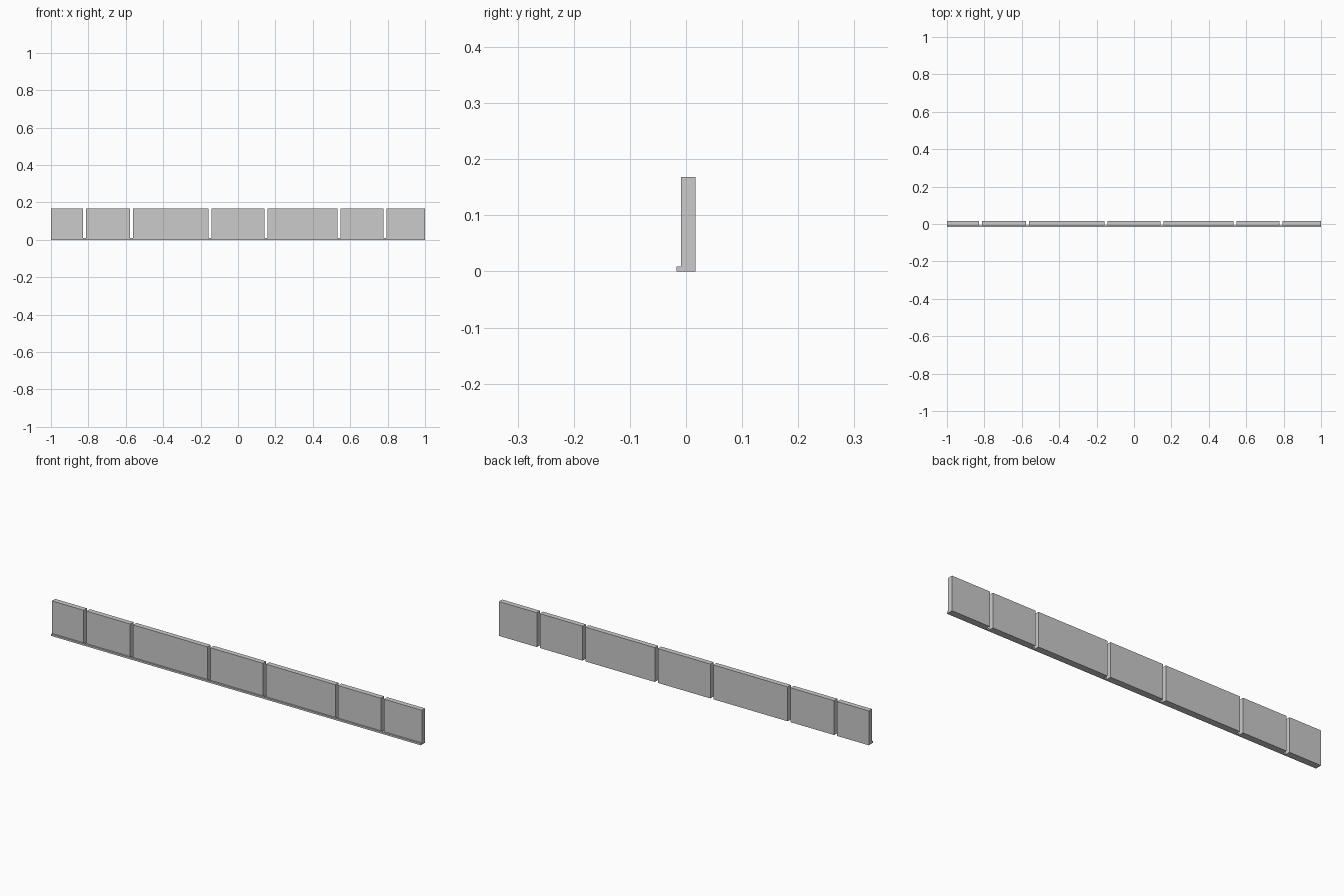
import bpy

if "Cube" in bpy.data.objects:
    bpy.data.objects.remove(bpy.data.objects["Cube"])


def box(name, x, y, z):
    """Box from (min, max) ranges on each axis."""
    bpy.ops.mesh.primitive_cube_add(size=1)
    ob = bpy.context.object
    ob.name = name
    ob.location = [(r[0] + r[1]) / 2 for r in (x, y, z)]
    ob.scale = [r[1] - r[0] for r in (x, y, z)]
    bpy.ops.object.transform_apply(location=True, scale=True)
    return ob


GAP = 0.016
HEIGHT = 0.168
BACK, FACE, LIP = 0.0165, -0.0085, -0.0165

# Upright boards, separated by narrow open gaps
gap_centres = [-0.821, -0.569, -0.151, 0.149, 0.540, 0.787]
starts = [-1.0] + [g + GAP / 2 for g in gap_centres]
ends = [g - GAP / 2 for g in gap_centres] + [1.0]
for i, (a, b) in enumerate(zip(starts, ends), 1):
    box(f"board_{i}", (a, b), (FACE, BACK), (0, HEIGHT))

# Continuous strip along the front foot of the boards
box("front_strip", (-1, 1), (LIP, FACE), (0, 0.009))
